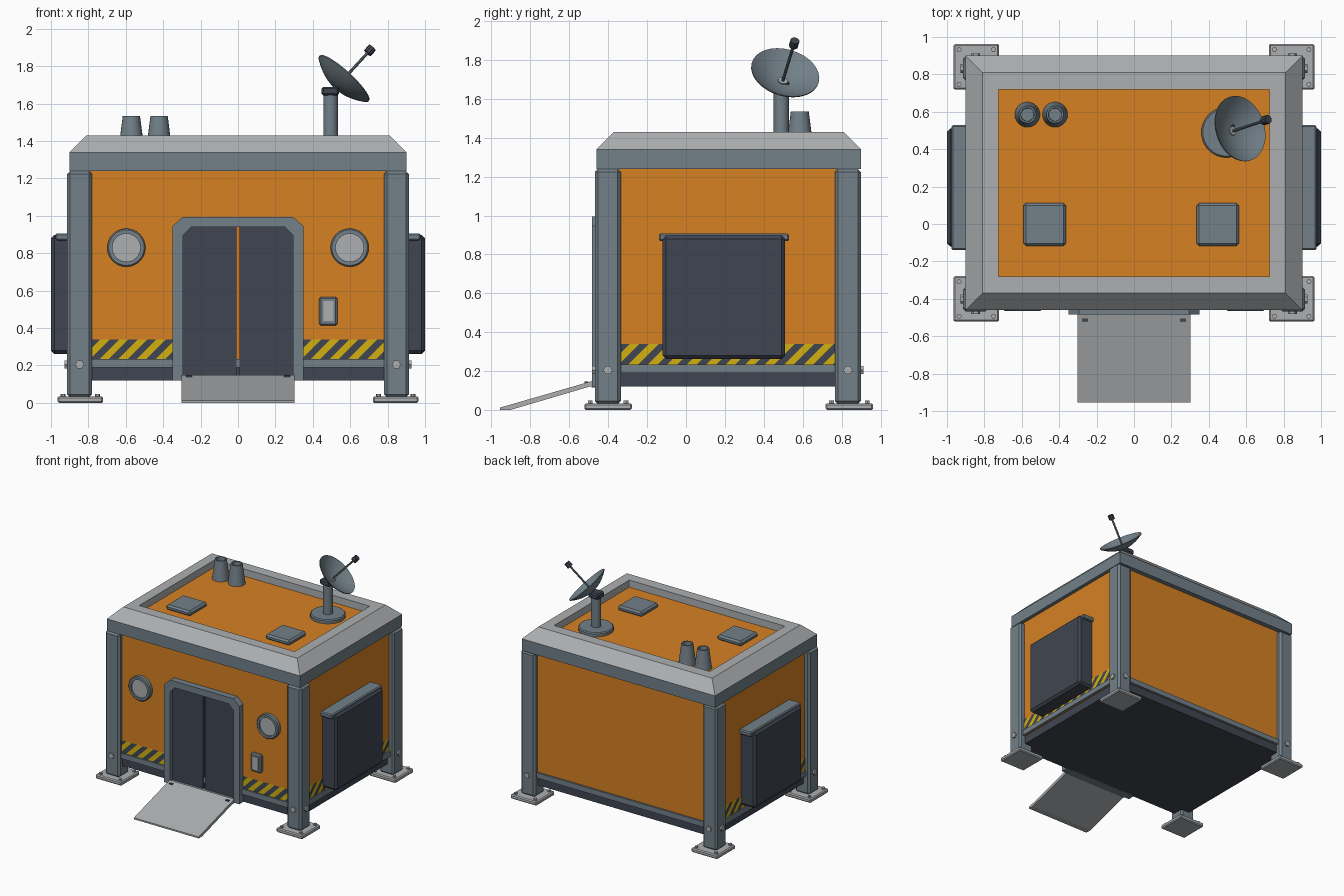
import bpy, bmesh, math
from mathutils import Vector

if "Cube" in bpy.data.objects:
    bpy.data.objects.remove(bpy.data.objects["Cube"])


def material(name, r, g, b):
    m = bpy.data.materials.new(name)
    lin = [((c / 255 + 0.055) / 1.055) ** 2.4 for c in (r, g, b)]
    m.diffuse_color = (*lin, 1)
    m.use_nodes = True
    m.node_tree.nodes["Principled BSDF"].inputs["Base Color"].default_value = m.diffuse_color
    return m


ORANGE = material("orange_panel", 214, 129, 35)
GREY = material("blue_grey_metal", 114, 128, 137)
LIGHT = material("light_grey_metal", 172, 175, 177)
DARK = material("dark_slate", 63, 69, 81)
YELLOW = material("warning_yellow", 212, 176, 16)
CY = 0.215  # middle of the cabin in y


def finish(name, bm, mats, bevel=0, smooth=False):
    bmesh.ops.recalc_face_normals(bm, faces=bm.faces)
    me = bpy.data.meshes.new(name)
    bm.to_mesh(me)
    bm.free()
    ob = bpy.data.objects.new(name, me)
    bpy.context.collection.objects.link(ob)
    for m in mats:
        me.materials.append(m)
    if bevel:
        mod = ob.modifiers.new("bevel", 'BEVEL')
        mod.width, mod.segments, mod.limit_method = bevel, 1, 'ANGLE'
    if smooth:
        bpy.ops.object.select_all(action='DESELECT')
        ob.select_set(True)
        bpy.context.view_layer.objects.active = ob
        bpy.ops.object.shade_smooth_by_angle(angle=math.radians(35))
    return ob


def box(name, x, y, z, mat, bevel=0):
    bm = bmesh.new()
    bmesh.ops.create_cube(bm, size=1)
    for v in bm.verts:
        v.co = [a[0] + (c + 0.5) * (a[1] - a[0]) for a, c in zip((x, y, z), v.co)]
    return finish(name, bm, [mat], bevel)


def prism(name, pts, to3d, lo, hi, mat, bevel=0):
    """Extrude a 2D outline between two depths."""
    bm = bmesh.new()
    a = [bm.verts.new(to3d(p, lo)) for p in pts]
    b = [bm.verts.new(to3d(p, hi)) for p in pts]
    bm.faces.new(a)
    bm.faces.new(b)
    for i in range(len(pts)):
        j = (i + 1) % len(pts)
        bm.faces.new((a[i], a[j], b[j], b[i]))
    return finish(name, bm, [mat], bevel)


def lathe(name, profile, origin, axis, mat, segs=24):
    """Spin (radius, height) points around an axis."""
    bm = bmesh.new()
    q = Vector(axis).to_track_quat('Z', 'Y')
    rings = []
    for r, h in profile:
        ring = []
        for i in range(segs):
            t = 2 * math.pi * i / segs
            ring.append(bm.verts.new(Vector(origin) + q @ Vector((r * math.cos(t), r * math.sin(t), h))))
        rings.append(ring)
    for a, b in zip(rings, rings[1:]):
        for i in range(segs):
            j = (i + 1) % segs
            bm.faces.new((a[i], a[j], b[j], b[i]))
    bmesh.ops.remove_doubles(bm, verts=bm.verts, dist=1e-5)
    return finish(name, bm, [mat], smooth=segs > 8)


def rod(name, r, h, origin, axis, mat, segs=24):
    return lathe(name, [(0, 0), (r, 0), (r, h), (0, h)], origin, axis, mat, segs)


def stripes(name, start, u, length, z0=0.235, z1=0.34, half=0.05):
    """Thin plate cut along diagonals into two alternating colours."""
    start, u, up = Vector(start), Vector(u), Vector((0, 0, 1))
    bm = bmesh.new()
    corners = [(0, 0), (length, 0), (length, z1 - z0), (0, z1 - z0)]
    bm.faces.new([bm.verts.new(start + u * s + up * (z0 + h)) for s, h in corners])
    base = start + up * z0
    for k in range(-3, int(length / half) + 2):
        bmesh.ops.bisect_plane(bm, geom=bm.verts[:] + bm.edges[:] + bm.faces[:],
                               plane_co=base + u * k * half, plane_no=u - up)
    for f in bm.faces:
        d = f.calc_center_median() - base
        f.material_index = math.floor((d.dot(u) - d.z) / half) % 2
    ob = finish(name, bm, [DARK, YELLOW])
    want = u.cross(up)
    if ob.data.polygons[0].normal.dot(want) < 0:
        ob.data.flip_normals()


# Cabin body, floor and base rails
box("cabin_walls", (-0.87, 0.87), (-0.43, 0.86), (0.19, 1.30), ORANGE)
box("floor_slab", (-0.86, 0.86), (-0.425, 0.855), (0.12, 0.20), DARK)
box("front_rail", (-0.8, 0.8), (-0.445, -0.40), (0.19, 0.235), GREY)
box("back_rail", (-0.8, 0.8), (0.83, 0.875), (0.19, 0.235), GREY)
for s in (-1, 1):
    box("side_rail", sorted((s * 0.84, s * 0.885)), (-0.36, 0.79), (0.19, 0.235), GREY)

# Roof: stacked rectangular loops, with a recessed orange deck
bm = bmesh.new()
loops = []
for hx, hy, z in [(0.9, 0.68, 1.24), (0.9, 0.68, 1.34), (0.81, 0.59, 1.43),
                  (0.725, 0.5, 1.43), (0.725, 0.5, 1.37)]:
    loops.append([bm.verts.new((x * hx, CY + 0.005 + y * hy, z))
                  for x, y in ((-1, -1), (1, -1), (1, 1), (-1, 1))])
bm.faces.new(loops[0])
for k in range(4):
    for i in range(4):
        j = (i + 1) % 4
        f = bm.faces.new((loops[k][i], loops[k][j], loops[k + 1][j], loops[k + 1][i]))
        f.material_index = 0 if k == 0 else 1
bm.faces.new(loops[4]).material_index = 2
finish("roof", bm, [GREY, LIGHT, ORANGE])

# Corner posts with feet and bolts
for sx in (-1, 1):
    for sy in (-1, 1):
        px, py = sx * 0.847, CY + sy * 0.617
        box("corner_post", (px - 0.067, px + 0.067), (py - 0.067, py + 0.067), (0.03, 1.24), GREY, 0.016)
        fx, fy = sx * 0.843, CY + 0.005 + sy * 0.62
        box("foot_plate", (fx - 0.122, fx + 0.122), (fy - 0.122, fy + 0.122), (0, 0.035), LIGHT, 0.008)
        for bx in (-1, 1):
            for by in (-1, 1):
                rod("foot_bolt", 0.014, 0.02, (fx + bx * 0.092, fy + by * 0.092, 0.028), (0, 0, 1), LIGHT, 6)
        rod("post_bolt", 0.024, 0.02, (px, py + sy * 0.06, 0.205), (0, sy, 0), LIGHT, 6)
        rod("post_bolt", 0.024, 0.02, (px + sx * 0.06, py, 0.205), (sx, 0, 0), LIGHT, 6)

# Warning stripes on front and sides
stripes("front_stripes_left", (-0.79, -0.434, 0), (1, 0, 0), 0.45)
stripes("front_stripes_right", (0.34, -0.434, 0), (1, 0, 0), 0.45)
stripes("right_stripes", (0.874, -0.345, 0), (0, 1, 0), 1.12)
stripes("left_stripes", (-0.874, 0.775, 0), (0, -1, 0), 1.12)

# Doorway: chamfered frame, two leaves and sill
front = lambda p, d: (p[0], d, p[1])
outer = [(0.35, 0.12), (0.35, 0.945), (0.295, 0.995)]
inner = [(0.295, 0.12), (0.295, 0.895), (0.25, 0.94)]
flip = lambda pts: [(-x, z) for x, z in reversed(pts)]
prism("door_frame", outer + flip(outer) + [(-x, z) for x, z in inner] + inner[::-1],
      front, -0.483, -0.41, GREY)
for s in (-1, 1):
    leaf = [(0.008, 0.14), (0.297, 0.14), (0.297, 0.895), (0.25, 0.942), (0.008, 0.942)]
    prism("door_leaf", [(s * x, z) for x, z in leaf], front, -0.452, -0.42, DARK)
box("door_sill", (-0.3, 0.3), (-0.485, -0.41), (0.115, 0.145), GREY)

# Entry ramp with hinge pads
ramp = [(-0.48, 0.15), (-0.955, 0.013), (-0.955, 0), (-0.905, 0), (-0.48, 0.125)]
prism("ramp", ramp, lambda p, d: (d, p[0], p[1]), -0.302, 0.302, LIGHT)
for s in (-1, 1):
    box("ramp_hinge", (s * 0.262 - 0.015, s * 0.262 + 0.015), (-0.522, -0.505), (0.13, 0.147), DARK)

# Round windows
for s in (-1, 1):
    at = (s * 0.597, -0.425, 0.83)
    lathe("window_ring", [(0.102, 0), (0.102, 0.033), (0.095, 0.04), (0.075, 0.04), (0.075, 0)],
          at, (0, -1, 0), GREY, 32)
    rod("window_glass", 0.076, 0.028, at, (0, -1, 0), LIGHT, 32)

# Door keypad
box("keypad_case", (0.434, 0.532), (-0.455, -0.42), (0.413, 0.567), GREY, 0.01)
box("keypad_screen", (0.456, 0.51), (-0.459, -0.45), (0.437, 0.545), LIGHT)

# Side equipment lockers with caps
for s in (-1, 1):
    box("side_locker", sorted((s * 0.85, s * 1.0)), (-0.12, 0.51), (0.262, 0.898), DARK, 0.018)
    box("locker_cap", sorted((s * 0.85, s * 0.975)), (-0.14, 0.53), (0.868, 0.907), GREY, 0.008)

# Roof hatches and vents
for x in (-0.478, 0.448):
    box("roof_hatch", (x - 0.114, x + 0.114), (-0.117, 0.112), (1.365, 1.41), GREY, 0.014)
for x in (-0.57, -0.422):
    lathe("roof_vent", [(0.068, 1.365), (0.046, 1.535), (0.036, 1.535), (0.034, 1.46), (0, 1.46)],
          (x, 0.585, 0), (0, 0, 1), GREY)

# Dish antenna
lathe("antenna_base", [(0, 0), (0.135, 0), (0.135, 0.026), (0.127, 0.034), (0, 0.034)],
      (0.495, 0.49, 1.368), (0, 0, 1), GREY, 32)
rod("antenna_mast", 0.039, 0.26, (0.495, 0.49, 1.39), (0, 0, 1), GREY)
box("antenna_bracket", (0.447, 0.54), (0.445, 0.535), (1.643, 1.69), DARK, 0.01)
aim = Vector((0.66, 0.22, 0.72)).normalized()
hub = Vector((0.522, 0.495, 1.685))
curve = [(0.179 * k / 6, 0.065 * (k / 6) ** 2) for k in range(7)]
lathe("dish", curve + [(r, h + 0.006) for r, h in reversed(curve)], hub, aim, GREY, 32)
rod("dish_hub", 0.024, 0.014, hub, aim, LIGHT, 16)
rod("feed_rod", 0.008, 0.27, hub, aim, GREY, 10)
rod("feed_tip", 0.024, 0.04, hub + aim * 0.258, aim, DARK, 10)
